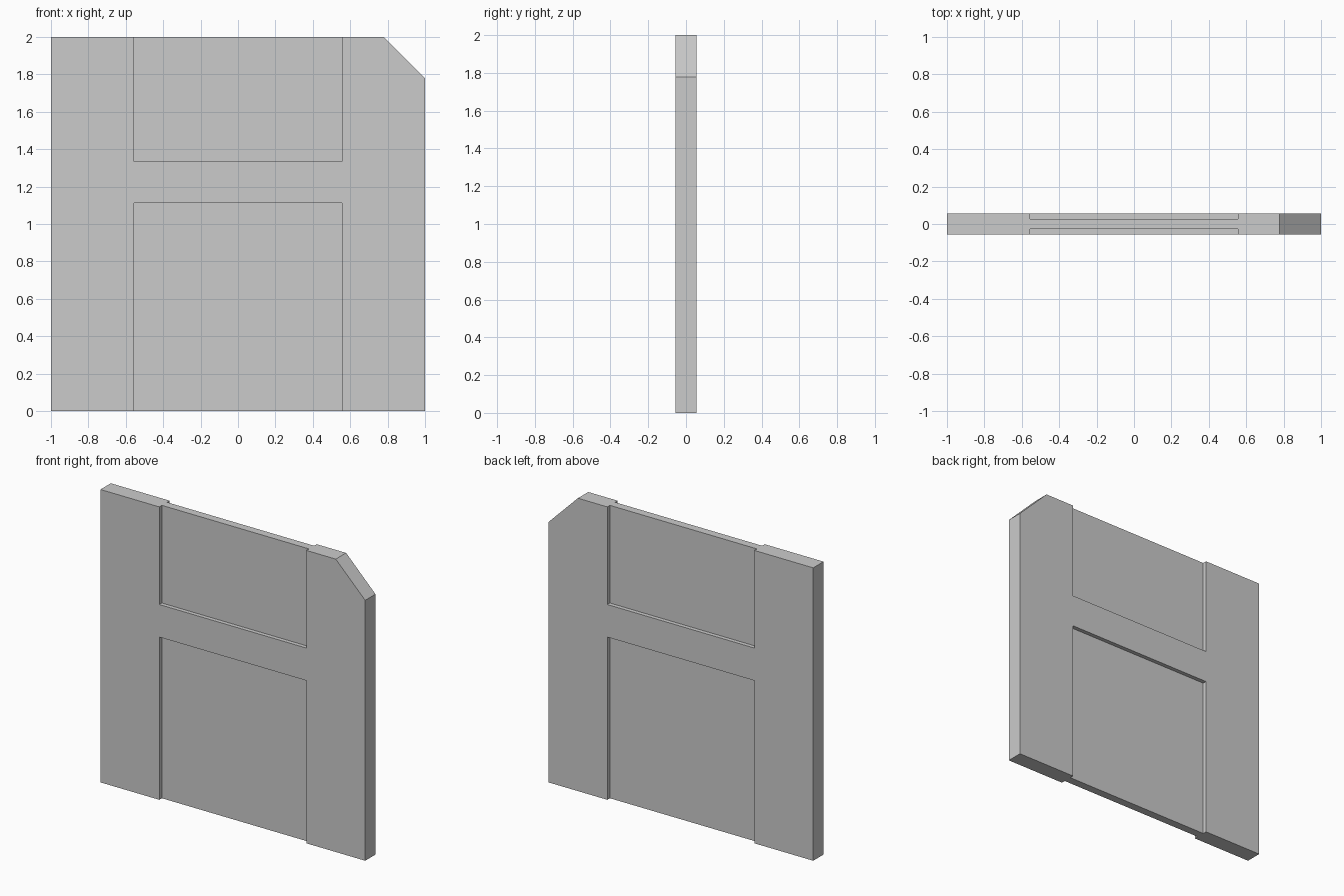
import bpy
import bmesh

if "Cube" in bpy.data.objects:
    bpy.data.objects.remove(bpy.data.objects["Cube"])

U = 2 / 18        # grid unit of the design
HALF_T = U / 2    # half thickness of the disk body
DEPTH = U / 4     # recess depth on each face


def prism(name, profile, y0, y1):
    """Extrude an (x, z) outline from y0 to y1."""
    bm = bmesh.new()
    face = bm.faces.new([bm.verts.new((x, y0, z)) for x, z in profile])
    out = bmesh.ops.extrude_face_region(bm, geom=[face])
    verts = [v for v in out["geom"] if isinstance(v, bmesh.types.BMVert)]
    bmesh.ops.translate(bm, verts=verts, vec=(0, y1 - y0, 0))
    bmesh.ops.recalc_face_normals(bm, faces=bm.faces)
    mesh = bpy.data.meshes.new(name)
    bm.to_mesh(mesh)
    bm.free()
    obj = bpy.data.objects.new(name, mesh)
    bpy.context.collection.objects.link(obj)
    return obj


def rect(x, z0, z1):
    return [(-x, z0), (x, z0), (x, z1), (-x, z1)]


# Square body with one clipped top corner
body = prism("disk_body",
             [(-1, 0), (1, 0), (1, 2 - 2 * U), (1 - 2 * U, 2), (-1, 2)],
             -HALF_T, HALF_T)

# Label recess (bottom) and shutter recess (top), on both faces
cutters = []
for part, z0, z1 in (("label", -0.1, 10 * U), ("shutter", 12 * U, 2.1)):
    for side, s in (("front", -1), ("back", 1)):
        cutter = prism(f"{part}_recess_{side}_cutter", rect(5 * U, z0, z1),
                       s * (HALF_T - DEPTH), s * (HALF_T + 0.1))
        cutter.hide_render = True
        mod = body.modifiers.new(cutter.name, "BOOLEAN")
        mod.operation = "DIFFERENCE"
        mod.solver = "EXACT"
        mod.object = cutter
        cutters.append(cutter)

# Bake the cuts and drop the cutters
bpy.context.view_layer.update()
deps = bpy.context.evaluated_depsgraph_get()
result = bpy.data.meshes.new_from_object(body.evaluated_get(deps))
body.modifiers.clear()
body.data = result
for cutter in cutters:
    bpy.data.objects.remove(cutter)
